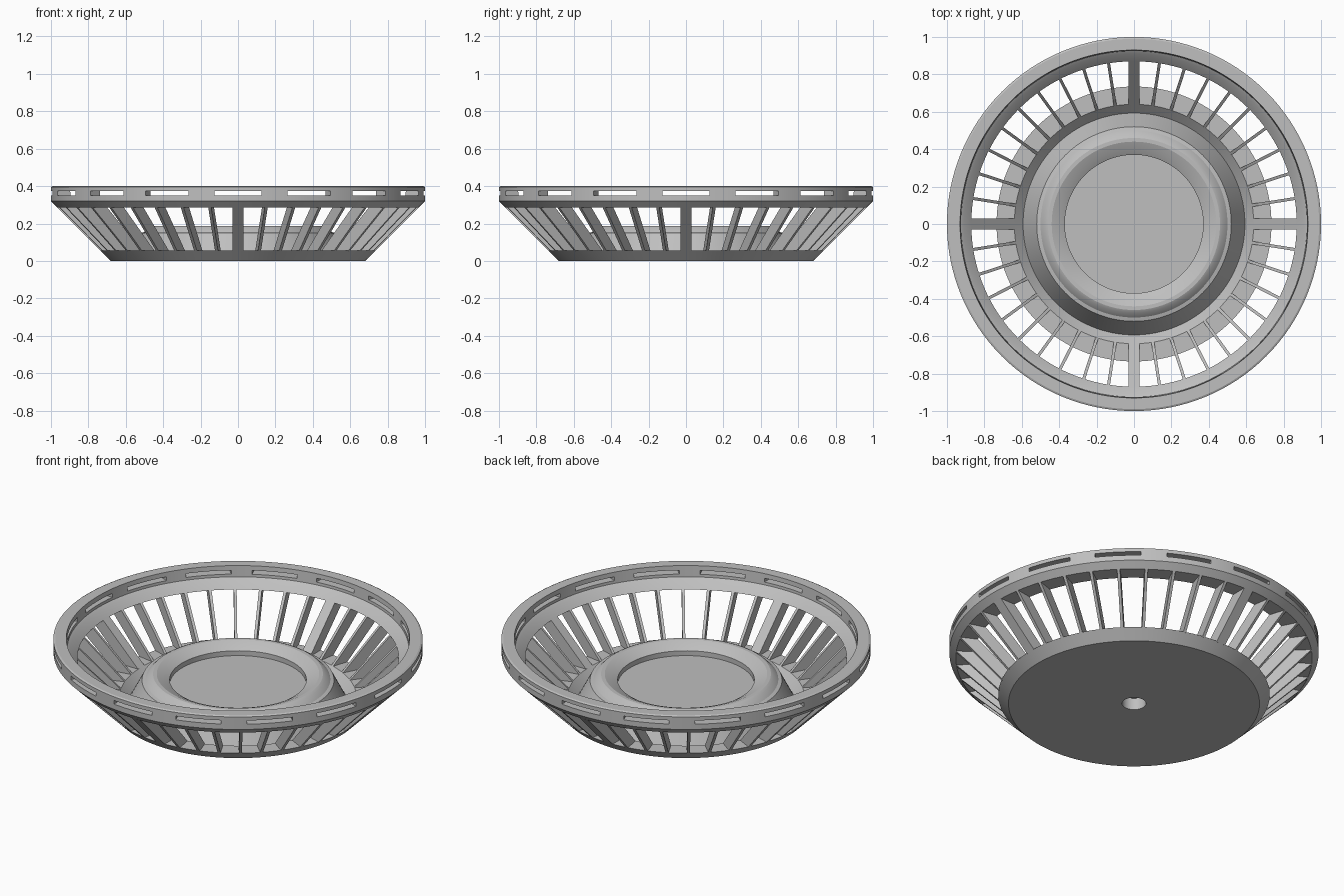
import bpy, bmesh, math
from mathutils import Matrix, Vector

cube = bpy.data.objects.get("Cube")
if cube:
    bpy.data.objects.remove(cube)

grey = bpy.data.materials.new("plain_grey")
grey.use_nodes = True
colour = (0.52, 0.52, 0.52, 1)
grey.diffuse_color = colour
grey.node_tree.nodes["Principled BSDF"].inputs["Base Color"].default_value = colour


def finish(bm, name):
    bmesh.ops.remove_doubles(bm, verts=bm.verts, dist=1e-5)
    bmesh.ops.recalc_face_normals(bm, faces=bm.faces)
    mesh = bpy.data.meshes.new(name)
    bm.to_mesh(mesh)
    bm.free()
    mesh.materials.append(grey)
    obj = bpy.data.objects.new(name, mesh)
    bpy.context.collection.objects.link(obj)
    return obj


def select(obj):
    bpy.ops.object.select_all(action='DESELECT')
    obj.select_set(True)
    bpy.context.view_layer.objects.active = obj


def smooth(obj):
    select(obj)
    bpy.ops.object.shade_smooth_by_angle(angle=math.radians(20))


def lathe(name, profile, closed, steps=128):
    bm = bmesh.new()
    verts = [bm.verts.new((r, 0, z)) for r, z in profile]
    pairs = list(zip(verts, verts[1:] + verts[:1]))
    edges = [bm.edges.new(p) for p in (pairs if closed else pairs[:-1])]
    bmesh.ops.spin(bm, geom=verts + edges, cent=(0, 0, 0), axis=(0, 0, 1),
                   angle=math.tau, steps=steps, use_merge=True)
    return finish(bm, name)


def ribs(name, angles, width):
    # Slanted bars spanning the cone wall between base and rim
    section = [(0.637, 0.052), (0.732, 0.052), (0.968, 0.288), (0.873, 0.288)]
    bm = bmesh.new()
    for a in angles:
        turn = Matrix.Rotation(math.radians(a), 3, 'Z')
        sides = [[bm.verts.new(turn @ Vector((r, y, z))) for r, z in section]
                 for y in (-width / 2, width / 2)]
        bm.faces.new(sides[0])
        bm.faces.new(sides[1][::-1])
        for i in range(4):
            j = (i + 1) % 4
            bm.faces.new((sides[0][i], sides[0][j], sides[1][j], sides[1][i]))
    return finish(bm, name)


# Base dish with a stepped hub, a recessed floor and a blind hole underneath
base = lathe("base_and_hub", [
    (0, 0.07), (0.065, 0.07), (0.065, 0), (0.68, 0), (0.735, 0.055),
    (0.64, 0.055), (0.593, 0.008), (0.52, 0.15), (0.50, 0.155),
    (0.475, 0.18), (0.46, 0.187), (0.44, 0.187), (0.40, 0.17),
    (0.37, 0.152), (0.37, 0.123), (0, 0.123)], False)
smooth(base)

# Upper rim with an inner ledge
rim = lathe("slotted_rim", [
    (0.87, 0.285), (0.965, 0.285), (1.0, 0.32), (1.0, 0.395), (0.99, 0.4),
    (0.93, 0.4), (0.925, 0.335), (0.91, 0.325)], True)

# Slots cut through the rim wall
bm = bmesh.new()
for i in range(16):
    place = (Matrix.Rotation(math.tau * i / 16, 4, 'Z')
             @ Matrix.Translation((0.97, 0, 0.362))
             @ Matrix.Diagonal((0.2, 0.25, 0.022, 1)))
    bmesh.ops.create_cube(bm, size=1, matrix=place)
cutter = finish(bm, "slot_cutter")
cutter.hide_render = True
cut = rim.modifiers.new("slots", 'BOOLEAN')
cut.operation = 'DIFFERENCE'
cut.solver = 'EXACT'
cut.object = cutter
select(rim)
bpy.ops.object.modifier_apply(modifier=cut.name)
bpy.data.objects.remove(cutter)
smooth(rim)

# Four broad struts and the thin fins between them
ribs("broad_struts", range(0, 360, 90), 0.06)
ribs("thin_fins", [a for a in range(0, 360, 9) if a % 90], 0.016)
